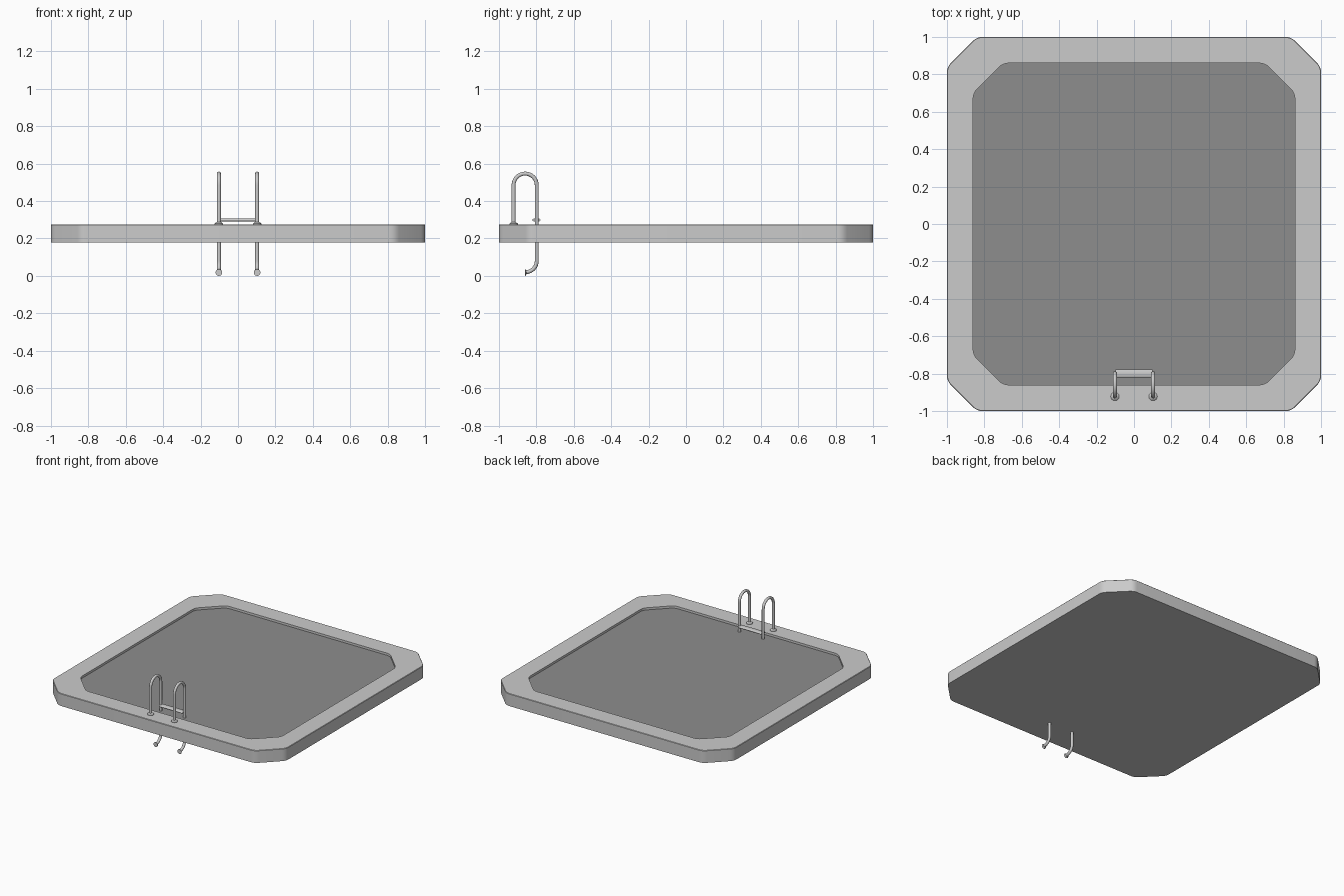
import bpy, bmesh, math
from mathutils import Vector

if "Cube" in bpy.data.objects:
    bpy.data.objects.remove(bpy.data.objects["Cube"])


def loft(name, rings, angle=30):
    """Skin a list of equal-length closed rings and cap both ends."""
    bm = bmesh.new()
    rows = [[bm.verts.new(p) for p in ring] for ring in rings]
    n = len(rows[0])
    for a, b in zip(rows, rows[1:]):
        for i in range(n):
            j = (i + 1) % n
            bm.faces.new((a[i], a[j], b[j], b[i]))
    bm.faces.new(rows[0][::-1])
    bm.faces.new(rows[-1])
    bmesh.ops.recalc_face_normals(bm, faces=bm.faces)
    me = bpy.data.meshes.new(name)
    bm.to_mesh(me)
    bm.free()
    me.shade_smooth()
    me.set_sharp_from_angle(angle=math.radians(angle))
    ob = bpy.data.objects.new(name, me)
    bpy.context.collection.objects.link(ob)
    return ob


def octagon(half, cut, z, r=0.03, seg=4):
    """Square outline with cut corners, each vertex softened by a small curve."""
    c = []
    for sx, sy, flip in ((1, 1, 0), (-1, 1, 1), (-1, -1, 0), (1, -1, 1)):
        pair = [Vector((sx * half, sy * cut, z)), Vector((sx * cut, sy * half, z))]
        c += pair[::-1] if flip else pair
    pts = []
    for i, p in enumerate(c):
        a = p + (c[i - 1] - p).normalized() * r
        b = p + (c[(i + 1) % 8] - p).normalized() * r
        for k in range(seg + 1):
            t = k / seg
            pts.append(a * (1 - t) ** 2 + p * 2 * t * (1 - t) + b * t * t)
    return pts


def disc(centre, u, v, r, n=16):
    return [centre + (u * math.cos(2 * math.pi * i / n) +
                      v * math.sin(2 * math.pi * i / n)) * r for i in range(n)]


def arc(cy, cz, r, a0, a1, n):
    return [(cy + r * math.cos(math.radians(a0 + (a1 - a0) * i / n)),
             cz + r * math.sin(math.radians(a0 + (a1 - a0) * i / n)))
            for i in range(n + 1)]


def grey(name, v):
    m = bpy.data.materials.new(name)
    m.diffuse_color = (v, v, v, 1)
    m.use_nodes = True
    m.node_tree.nodes["Principled BSDF"].inputs["Base Color"].default_value = m.diffuse_color
    return m


X, Y, Z = Vector((1, 0, 0)), Vector((0, 1, 0)), Vector((0, 0, 1))

# Pool rim with shallow recessed water surface (the darker last cap)
basin = loft("pool_basin", [octagon(1, 0.84, 0.179), octagon(1, 0.84, 0.272),
                            octagon(0.997, 0.839, 0.275), octagon(0.86, 0.70, 0.275),
                            octagon(0.86, 0.70, 0.258)])
basin.data.materials.append(grey("deck_grey", 0.53))
basin.data.materials.append(grey("water_grey", 0.27))
basin.data.polygons[-1].material_index = 1

# Ladder rail path in the y-z plane: post, top arch, descent, wall hook
path = ([(-0.922, 0.272)] + arc(-0.86, 0.485, 0.062, 180, 0, 16)
        + arc(-0.858, 0.08, 0.06, 0, -90, 10))

for side, x in (("left", -0.102), ("right", 0.102)):
    pts = [Vector((x, y, z)) for y, z in path]
    rings = []
    for i, p in enumerate(pts):
        t = (pts[min(i + 1, len(pts) - 1)] - pts[max(i - 1, 0)]).normalized()
        rings.append(disc(p, X, t.cross(X), 0.0105))
    loft(side + "_rail", rings, 50)

    # Flared collar on the deck and pad against the wall
    foot = Vector((x, -0.922, 0.274))
    loft(side + "_deck_collar", [disc(foot + Z * h, X, Y, r) for h, r in
                                 ((0, 0.023), (0.005, 0.023), (0.012, 0.015), (0.014, 0.0105))])
    pad = Vector((x, -0.862, 0.018))
    loft(side + "_wall_pad", [disc(pad + Y * h, X, Z, r) for h, r in
                              ((0, 0.018), (0.003, 0.018), (0.008, 0.0105))])

# Ladder tread between the rails
tread = [(-0.816, 0.292), (-0.784, 0.292), (-0.778, 0.296), (-0.778, 0.302),
         (-0.784, 0.306), (-0.816, 0.306), (-0.822, 0.302), (-0.822, 0.296)]
loft("ladder_tread", [[Vector((x, y, z)) for y, z in tread] for x in (-0.1, 0.1)], 60)
